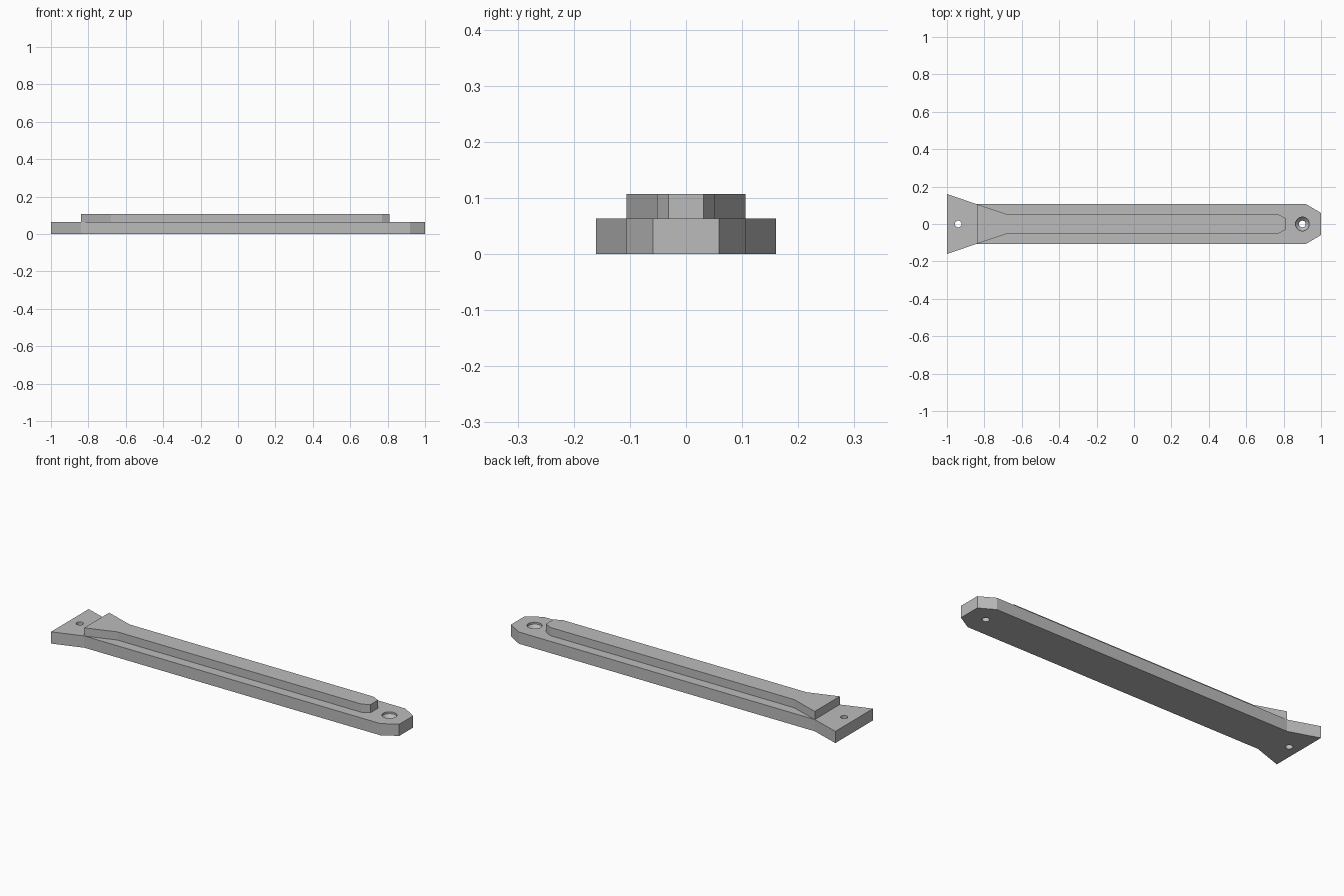
import bpy
import bmesh

cube = bpy.data.objects.get("Cube")
if cube:
    bpy.data.objects.remove(cube, do_unlink=True)

BASE_TOP, RAIL_TOP = 0.063, 0.107

grey = bpy.data.materials.new("plain_grey")
grey.use_nodes = True
colour = (0.5, 0.5, 0.5, 1)
grey.diffuse_color = colour
grey.node_tree.nodes["Principled BSDF"].inputs["Base Color"].default_value = colour


def link(name, bm):
    bmesh.ops.recalc_face_normals(bm, faces=bm.faces)
    mesh = bpy.data.meshes.new(name)
    bm.to_mesh(mesh)
    bm.free()
    mesh.materials.append(grey)
    obj = bpy.data.objects.new(name, mesh)
    bpy.context.collection.objects.link(obj)
    return obj


def plate(name, half_outline, bottom, top):
    """Extrude an outline given by its +y half and mirrored across y."""
    outline = half_outline + [(x, -y) for x, y in reversed(half_outline)]
    bm = bmesh.new()
    face = bm.faces.new([bm.verts.new((x, y, bottom)) for x, y in outline])
    moved = bmesh.ops.extrude_face_region(bm, geom=[face])["geom"]
    verts = [v for v in moved if isinstance(v, bmesh.types.BMVert)]
    bmesh.ops.translate(bm, verts=verts, vec=(0, 0, top - bottom))
    return link(name, bm)


def drill(target, x, rings):
    """Cut a round hole whose wall follows (radius, height) rings."""
    bm = bmesh.new()
    loops = []
    for radius, z in rings:
        verts = bmesh.ops.create_circle(bm, segments=32, radius=radius)["verts"]
        bmesh.ops.translate(bm, verts=verts, vec=(x, 0, z))
        loops.append(verts)
    for low, high in zip(loops, loops[1:]):
        for i in range(len(low)):
            bm.faces.new((low[i - 1], low[i], high[i], high[i - 1]))
    bm.faces.new(loops[0])
    bm.faces.new(loops[-1])
    cutter = link("hole_cutter", bm)
    cutter.hide_render = True
    mod = target.modifiers.new("hole", "BOOLEAN")
    mod.operation = "DIFFERENCE"
    mod.solver = "EXACT"
    mod.object = cutter
    bpy.context.view_layer.objects.active = target
    bpy.ops.object.modifier_apply(modifier=mod.name)
    bpy.data.objects.remove(cutter, do_unlink=True)


# Long base bar with a flared end and a chamfered end
base = plate("base_bar", [(-1, 0.16), (-0.84, 0.106), (0.92, 0.106), (1, 0.059)],
             0, BASE_TOP)

# Plain hole in the flared end, countersunk hole in the chamfered end
drill(base, -0.94, [(0.018, -0.05), (0.018, 0.1)])
drill(base, 0.9, [(0.018, -0.05), (0.018, 0.033), (0.037, BASE_TOP - 0.01),
                  (0.037, 0.1)])

# Raised rail along the top
rail = plate("raised_rail", [(-0.84, 0.106), (-0.68, 0.052), (0.77, 0.052), (0.81, 0.031)],
             BASE_TOP, RAIL_TOP)

# Smooth hole walls, sharp plate edges
for obj in (base, rail):
    bpy.ops.object.select_all(action="DESELECT")
    obj.select_set(True)
    bpy.context.view_layer.objects.active = obj
    bpy.ops.object.shade_smooth_by_angle(angle=0.3)
